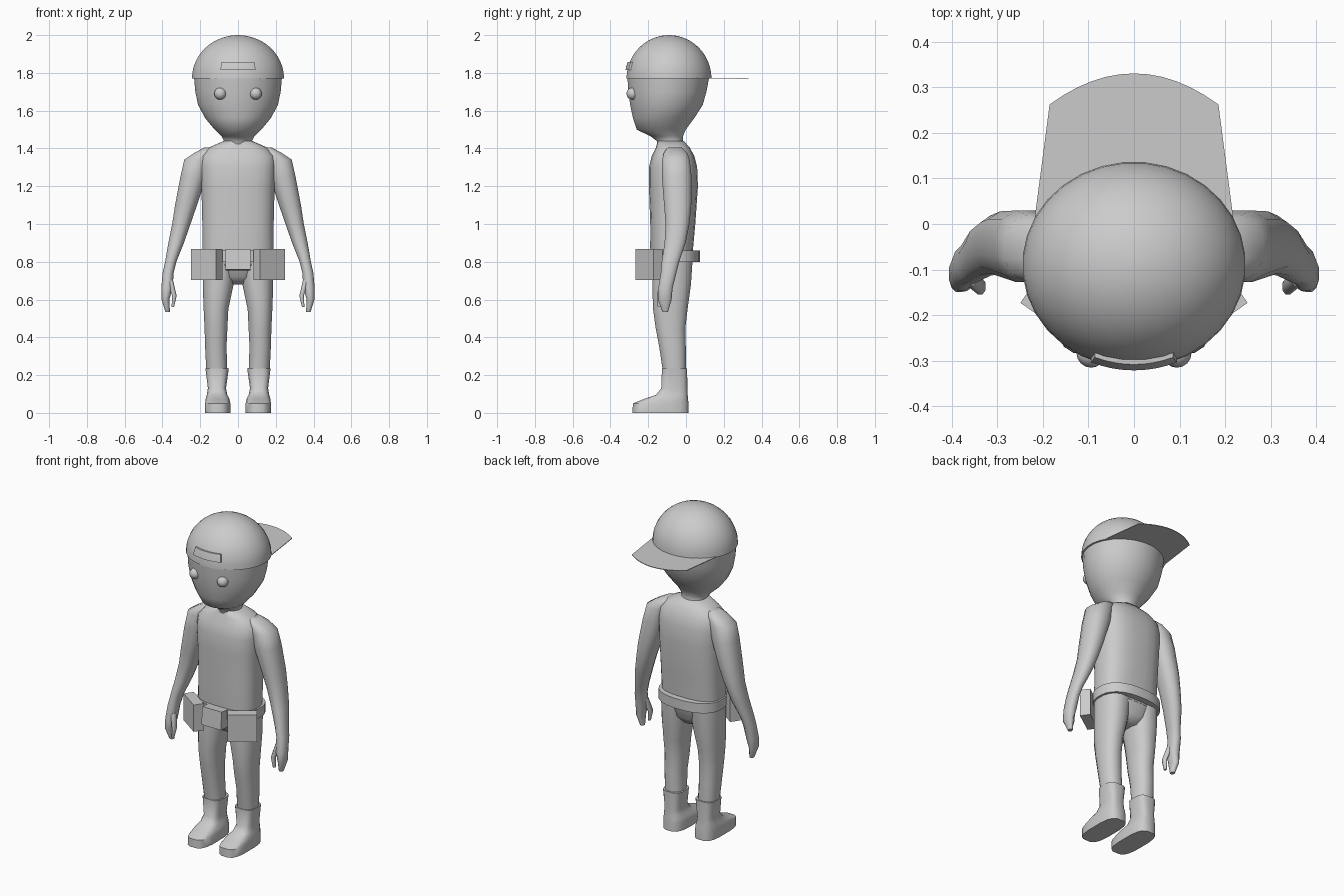
import bpy, bmesh, math
from mathutils import Matrix, Vector

cube = bpy.data.objects.get("Cube")
if cube:
    bpy.data.objects.remove(cube, do_unlink=True)

grey = bpy.data.materials.new("plain_grey")
grey.use_nodes = True
grey.diffuse_color = (0.6, 0.6, 0.6, 1)
grey.node_tree.nodes["Principled BSDF"].inputs["Base Color"].default_value = (0.6, 0.6, 0.6, 1)


def finish(name, bm, angle=40):
    """Turn a bmesh into a shaded object."""
    bmesh.ops.recalc_face_normals(bm, faces=bm.faces)
    mesh = bpy.data.meshes.new(name)
    bm.to_mesh(mesh)
    bm.free()
    mesh.materials.append(grey)
    ob = bpy.data.objects.new(name, mesh)
    bpy.context.collection.objects.link(ob)
    bpy.ops.object.select_all(action='DESELECT')
    ob.select_set(True)
    bpy.context.view_layer.objects.active = ob
    bpy.ops.object.shade_smooth_by_angle(angle=math.radians(angle))
    return ob


def loft(name, rings, power=2, sides=16, side=1, angle=40):
    """Skin level rings, each given as z, x_min, x_max, y_min, y_max."""
    bm = bmesh.new()
    loops = []
    for z, x0, x1, y0, y1 in rings:
        loop = []
        for i in range(sides):
            a = math.tau * (i + 0.5) / sides
            c, s = math.cos(a), math.sin(a)
            u = math.copysign(abs(c) ** (2 / power), c)
            v = math.copysign(abs(s) ** (2 / power), s)
            x = (x0 + x1 + (x1 - x0) * u) / 2
            y = (y0 + y1 + (y1 - y0) * v) / 2
            loop.append(bm.verts.new((side * x, y, z)))
        loops.append(loop)
    for a, b in zip(loops, loops[1:]):
        for i in range(sides):
            j = (i + 1) % sides
            bm.faces.new((a[i], a[j], b[j], b[i]))
    bm.faces.new(loops[0])
    bm.faces.new(loops[-1])
    return finish(name, bm, angle)


def centred(rings):
    return [(z, -h, h, y0, y1) for z, h, y0, y1 in rings]


def box(name, size, place, turn=0, tilt=0):
    bm = bmesh.new()
    m = (Matrix.Translation(place) @ Matrix.Rotation(turn, 4, 'Z')
         @ Matrix.Rotation(tilt, 4, 'X') @ Matrix.Diagonal((*size, 1)))
    bmesh.ops.create_cube(bm, size=1, matrix=m)
    return finish(name, bm)


# Head and neck
loft("head", centred([
    (1.40, .085, -.155, .0), (1.44, .075, -.155, -.015), (1.465, .088, -.19, -.015),
    (1.50, .125, -.262, .0), (1.56, .175, -.282, .045), (1.63, .213, -.297, .09),
    (1.70, .228, -.307, .11), (1.78, .235, -.312, .125)]), sides=24, angle=60)

# Torso and pelvis
loft("torso", centred([
    (.79, .185, -.185, .035), (.87, .19, -.19, .038), (1.0, .19, -.19, .05),
    (1.2, .195, -.197, .064), (1.3, .2, -.197, .06), (1.36, .195, -.182, .045),
    (1.405, .155, -.16, .02), (1.44, .075, -.15, -.012)]), power=2.7, sides=24, angle=60)
loft("pelvis", centred([
    (.68, .05, -.12, -.01), (.72, .12, -.16, .02), (.80, .186, -.186, .036)]),
    power=2.5, sides=20, angle=60)
loft("belt", centred([(.80, .2, -.205, .075), (.86, .2, -.205, .075)]), power=2.4, sides=28)

# Limbs, mirrored left and right
for label, s in (("left", 1), ("right", -1)):
    loft(label + "_leg", [
        (.21, .055, .168, -.122, .0), (.35, .06, .175, -.143, .0),
        (.45, .055, .178, -.162, -.002), (.55, .05, .183, -.176, .01),
        (.68, .022, .188, -.18, .028), (.80, .01, .188, -.18, .036)],
        power=2.3, side=s, angle=60)
    loft(label + "_boot", [
        (.0, .04, .175, -.285, .016), (.05, .04, .175, -.283, .015),
        (.075, .045, .172, -.22, .012), (.095, .056, .166, -.16, .01),
        (.13, .063, .16, -.132, .008), (.235, .048, .173, -.128, .007)],
        power=3.2, side=s, angle=45)
    loft(label + "_arm", [
        (.535, .36, .385, -.125, -.095), (.60, .363, .405, -.15, -.075),
        (.66, .345, .407, -.148, -.07), (.74, .34, .40, -.135, -.05),
        (.80, .325, .387, -.13, -.035), (.90, .285, .37, -.115, .0),
        (1.0, .25, .35, -.11, .02), (1.1, .215, .335, -.118, .03),
        (1.25, .165, .307, -.13, .032), (1.34, .14, .287, -.128, .022),
        (1.375, .13, .235, -.12, .01), (1.405, .11, .18, -.1, -.02)],
        power=2.3, side=s, sides=12, angle=60)
    loft(label + "_thumb", [
        (.56, .338, .352, -.15, -.128), (.62, .324, .35, -.156, -.118),
        (.70, .342, .375, -.138, -.09)], side=s, sides=8, angle=60)
    # Hip pouches and eyes
    box(label + "_pouch", (.163, .06, .165), (s * .165, -.195, .785),
        s * math.radians(35))
    bm = bmesh.new()
    bmesh.ops.create_uvsphere(bm, u_segments=16, v_segments=10, radius=.032,
                              matrix=Matrix.Translation((s * .094, -.283, 1.69)))
    finish(label + "_eye", bm, 60)

box("front_pouch", (.132, .065, .108), (0, -.225, .81), tilt=math.radians(-5))

# Cap dome
MID, RX, RY, RIM, RISE = -.09, .245, .226, 1.77, .23
dome = []
for k in range(12):
    a = k / 11 * math.radians(87)
    c = math.cos(a)
    z = RIM + RISE * math.sin(a)
    dome.append((z, RX * c, MID - RY * c, MID + RY * c))
loft("cap_dome", centred(dome), sides=32, angle=60)

# Thin brim turned to the back
outline = [(-.222, -.02), (-.185, .262)]
outline += [(.185 * t / 6, .33 - .068 * (t / 6) ** 2) for t in range(-5, 6)]
outline += [(.185, .262), (.222, -.02)]
bm = bmesh.new()
face = bm.faces.new([bm.verts.new((x, y, RIM)) for x, y in outline])
new = bmesh.ops.extrude_face_region(bm, geom=[face])["geom"]
bmesh.ops.translate(bm, vec=Vector((0, 0, .004)),
                    verts=[v for v in new if isinstance(v, bmesh.types.BMVert)])
finish("cap_brim", bm, 30)

# Curved badge plate following the dome
bm = bmesh.new()
bmesh.ops.create_grid(bm, x_segments=8, y_segments=2, size=1)
for v in bm.verts:
    u, w = v.co.x, v.co.y
    x, z = u * (.09 - .004 * w), 1.836 + .022 * w
    bulge = math.sqrt(1 - (x / RX) ** 2 - ((z - RIM) / RISE) ** 2)
    v.co = (x, MID - RY * bulge + .004, z)
new = bmesh.ops.extrude_face_region(bm, geom=bm.faces[:])["geom"]
bmesh.ops.translate(bm, vec=Vector((0, -.013, 0)),
                    verts=[v for v in new if isinstance(v, bmesh.types.BMVert)])
finish("cap_badge", bm, 30)
